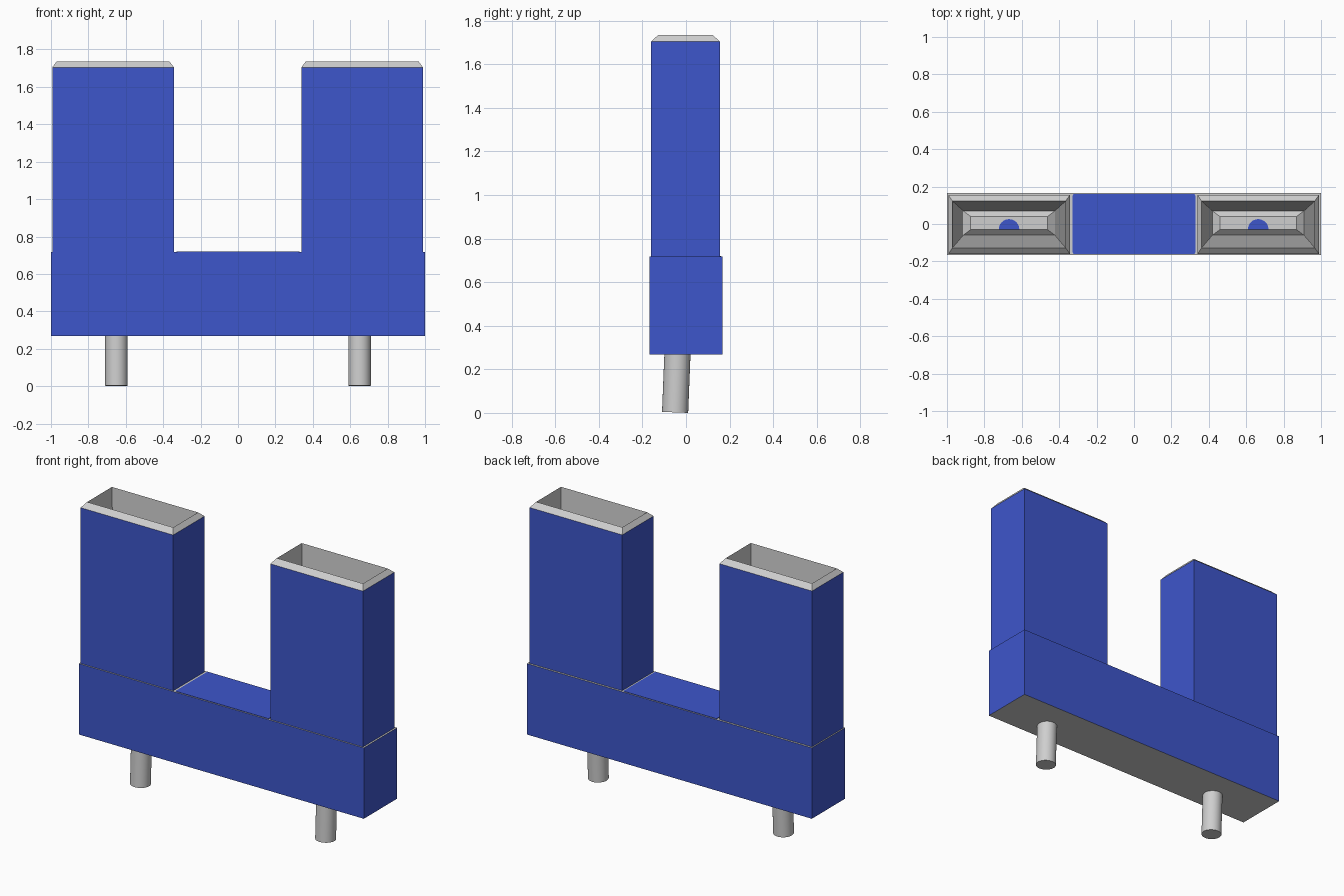
import bpy, bmesh, math
from mathutils import Matrix

if "Cube" in bpy.data.objects:
    bpy.data.objects.remove(bpy.data.objects["Cube"], do_unlink=True)


def make_material(name, rgb):
    m = bpy.data.materials.new(name)
    m.use_nodes = True
    m.diffuse_color = (*rgb, 1)
    m.node_tree.nodes["Principled BSDF"].inputs["Base Color"].default_value = (*rgb, 1)
    return m


BLUE = make_material("blue", (0.048, 0.093, 0.60))
GREY = make_material("light grey", (0.62, 0.62, 0.62))


def finish(name, bm, mats, recalc=True):
    if recalc:
        bmesh.ops.recalc_face_normals(bm, faces=bm.faces[:])
    me = bpy.data.meshes.new(name)
    bm.to_mesh(me)
    bm.free()
    for m in mats:
        me.materials.append(m)
    ob = bpy.data.objects.new(name, me)
    bpy.context.collection.objects.link(ob)
    return ob


def rect(bm, cx, cy, hx, hy, z):
    return [bm.verts.new((cx + sx * hx, cy + sy * hy, z))
            for sx, sy in ((-1, -1), (1, -1), (1, 1), (-1, 1))]


def bridge(bm, a, b, mat):
    for i in range(4):
        j = (i + 1) % 4
        bm.faces.new((a[i], a[j], b[j], b[i])).material_index = mat


Z0, Z1 = 0.267, 0.717
TOWERS = {"right": -0.668, "left": 0.664}
HX, HY, CY = 0.325, 0.1575, -0.0025

# Base: blue sides, grey underside, grey top left open under the towers
bm = bmesh.new()
low = rect(bm, 0, 0, 1, 0.167, Z0)
high = rect(bm, 0, 0, 1, 0.167, Z1)
bridge(bm, low, high, 0)
bm.faces.new(low[::-1]).material_index = 1
xs = [-1, -0.993, -0.343, 0.339, 0.989, 1]
ys = [-0.167, CY - HY, CY + HY, 0.167]
for i in range(5):
    for j in range(3):
        if j == 1 and i in (1, 3):
            continue
        corners = ((i, j), (i + 1, j), (i + 1, j + 1), (i, j + 1))
        f = bm.faces.new([bm.verts.new((xs[a], ys[b], Z1)) for a, b in corners])
        f.material_index = 1
bmesh.ops.remove_doubles(bm, verts=bm.verts[:], dist=0.0005)
finish("base", bm, (BLUE, GREY))

# Blue plate on the base between the towers
bm = bmesh.new()
bmesh.ops.create_cube(bm, size=1, matrix=Matrix.Translation((0, 0, Z1 + 0.001))
                      @ Matrix.Diagonal((0.655, 0.322, 0.004, 1)))
corners = [e for e in bm.edges if abs(e.verts[0].co.z - e.verts[1].co.z) > 0.001]
bmesh.ops.bevel(bm, geom=corners, offset=0.008, segments=2, profile=0.5, affect='EDGES')
finish("middle_plate", bm, (BLUE,))

for side, cx in TOWERS.items():
    # Tower: blue walls, bevelled grey rim and tapered grey cavity
    bm = bmesh.new()
    rings = [
        rect(bm, cx, CY, HX, HY, Z1),
        rect(bm, cx, CY, HX, HY, 1.705),
        rect(bm, cx, CY, HX - 0.023, HY - 0.033, 1.735),
        rect(bm, cx, 0.005, 0.245, 0.065, 0.34),
        rect(bm, cx, 0.005, 0.205, 0.035, 0.37),
    ]
    for k in range(4):
        bridge(bm, rings[k], rings[k + 1], 0 if k == 0 else 1)
    bm.faces.new(rings[-1]).material_index = 1
    finish(side + "_tower", bm, (BLUE, GREY), recalc=False)

    # Half-round blue inset on the cavity floor
    bm = bmesh.new()
    arc = [bm.verts.new((cx + 0.055 * math.cos(math.pi * k / 16),
                         -0.029 + 0.055 * math.sin(math.pi * k / 16), 0.374))
           for k in range(17)]
    bm.faces.new(arc)
    finish(side + "_floor_inset", bm, (BLUE,), recalc=False)

    # Slightly tilted round pin under the base
    bm = bmesh.new()
    tilt = 0.04
    px = math.copysign(0.65, cx)
    bmesh.ops.create_cone(bm, cap_ends=True, segments=32, radius1=0.06, radius2=0.06,
                          depth=0.32, matrix=Matrix.Translation((px, -0.05, 0.0024))
                          @ Matrix.Rotation(-tilt, 4, 'X')
                          @ Matrix.Translation((0, 0, 0.16)))
    pin = finish(side + "_pin", bm, (GREY,))
    bpy.ops.object.select_all(action='DESELECT')
    pin.select_set(True)
    bpy.context.view_layer.objects.active = pin
    bpy.ops.object.shade_smooth_by_angle(angle=math.radians(40))
